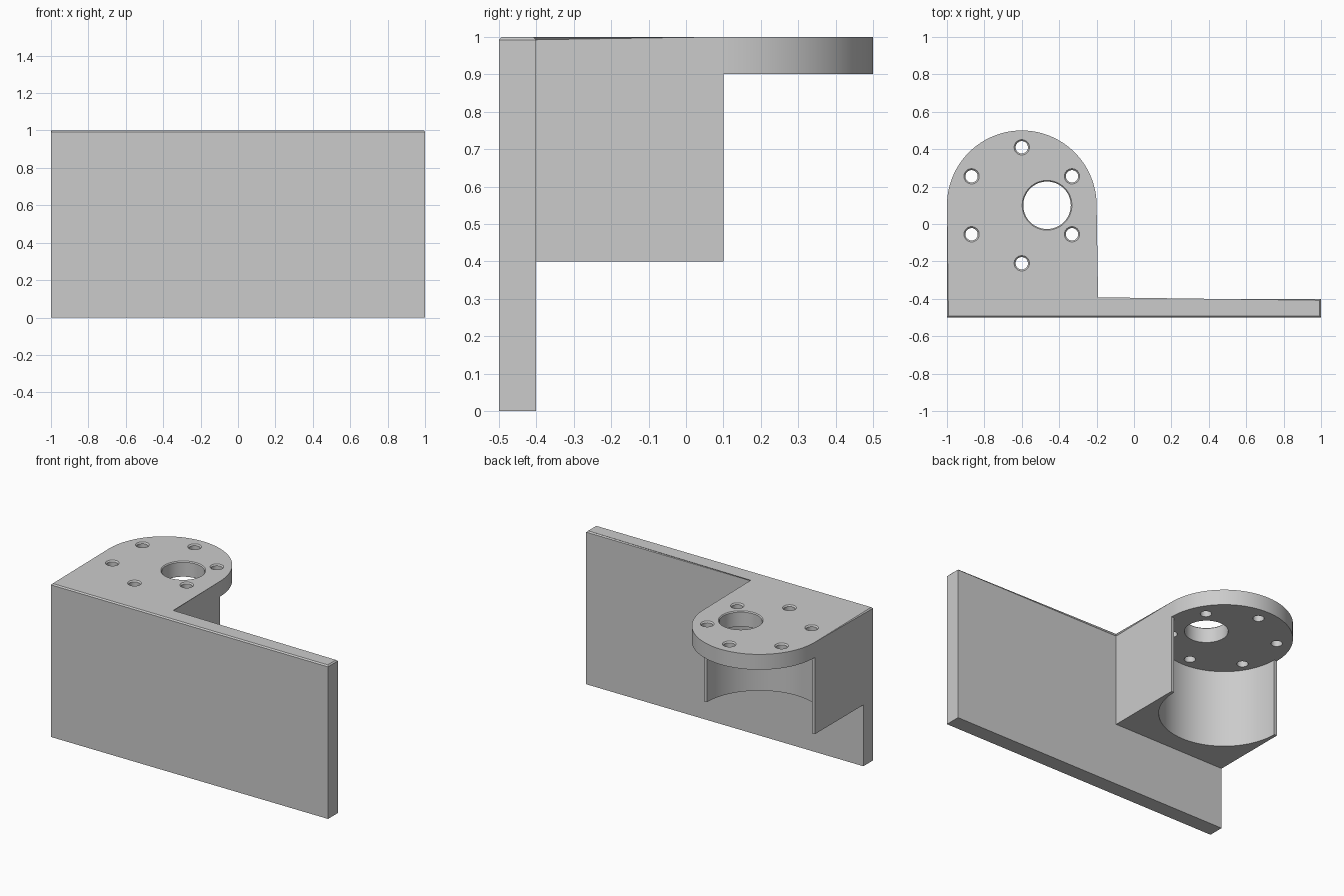
import bpy, bmesh
from math import cos, sin, pi, radians

cube = bpy.data.objects.get("Cube")
if cube:
    bpy.data.objects.remove(cube, do_unlink=True)

CX, CY, R = -0.6, 0.1, 0.4      # flange centre and radius
CHAMFER = 0.008

grey = bpy.data.materials.new("plain grey")
grey.use_nodes = True
grey.diffuse_color = (0.6, 0.6, 0.6, 1)
grey.node_tree.nodes["Principled BSDF"].inputs["Base Color"].default_value = (0.6, 0.6, 0.6, 1)


def make_object(name, bm):
    bmesh.ops.recalc_face_normals(bm, faces=bm.faces)
    mesh = bpy.data.meshes.new(name)
    bm.to_mesh(mesh)
    bm.free()
    mesh.materials.append(grey)
    obj = bpy.data.objects.new(name, mesh)
    bpy.context.collection.objects.link(obj)
    return obj


def circle(x, y, r, n=96, turn=1.0):
    return [(x + r * cos(2 * pi * turn * i / n), y + r * sin(2 * pi * turn * i / n)) for i in range(n)]


def stack(name, rings, chamfer=0.0):
    """Solid through (outline, height) rings of equal point count."""
    bm = bmesh.new()
    loops = [[bm.verts.new((x, y, z)) for x, y in pts] for pts, z in rings]
    n = len(loops[0])
    for low, high in zip(loops, loops[1:]):
        for i in range(n):
            j = (i + 1) % n
            bm.faces.new((low[i], low[j], high[j], high[i]))
    bm.faces.new(loops[0][::-1])
    top = bm.faces.new(loops[-1])
    if chamfer:
        bmesh.ops.bevel(bm, geom=list(top.edges), offset=chamfer, segments=1,
                        profile=0.5, affect='EDGES')
    return make_object(name, bm)


def box(name, x0, x1, y0, y1, z0, z1):
    pts = [(x0, y0), (x1, y0), (x1, y1), (x0, y1)]
    return stack(name, [(pts, z0), (pts, z1)])


# Wall plate and round-ended flange in one outline, chamfered along the top
outline = [(-1, -0.5), (1, -0.5), (1, -0.4), (CX + R, -0.4)]
outline += circle(CX, CY, R, 64, 0.5) + [(CX - R, CY)]
bracket = stack("bracket", [(outline, 0), (outline, 1)], CHAMFER)

# Space below the block, below the flange, and the round motor pocket
cutters = [
    box("block_underside_cutter", -1.2, 0, -0.4, 0.7, -0.2, 0.4),
    box("flange_underside_cutter", -1.2, 0, CY, 0.7, -0.2, 0.9),
    stack("pocket_cutter", [(circle(CX, CY, 0.38), -0.2), (circle(CX, CY, 0.38), 0.9)]),
]


# Through holes with a chamfered rim
def hole(name, x, y, r, rim, n):
    straight, wide = circle(x, y, r, n), circle(x, y, r + 2 * rim, n)
    cutters.append(stack(name, [(straight, 0.8), (straight, 1 - rim), (wide, 1 + rim)]))


hole("shaft_hole_cutter", -0.465, CY, 0.127, 0.006, 64)
for k in range(6):
    a = pi / 6 + k * pi / 3
    hole("screw_hole_cutter", CX + 0.31 * cos(a), CY + 0.31 * sin(a), 0.033, CHAMFER, 32)

bpy.ops.object.select_all(action='DESELECT')
bpy.context.view_layer.objects.active = bracket
bracket.select_set(True)
for cutter in cutters:
    cutter.hide_render = True
    mod = bracket.modifiers.new(cutter.name, 'BOOLEAN')
    mod.operation, mod.solver, mod.object = 'DIFFERENCE', 'EXACT', cutter
    bpy.ops.object.modifier_apply(modifier=mod.name)
for cutter in cutters:
    bpy.data.objects.remove(cutter, do_unlink=True)

bpy.ops.object.shade_smooth_by_angle(angle=radians(25))
